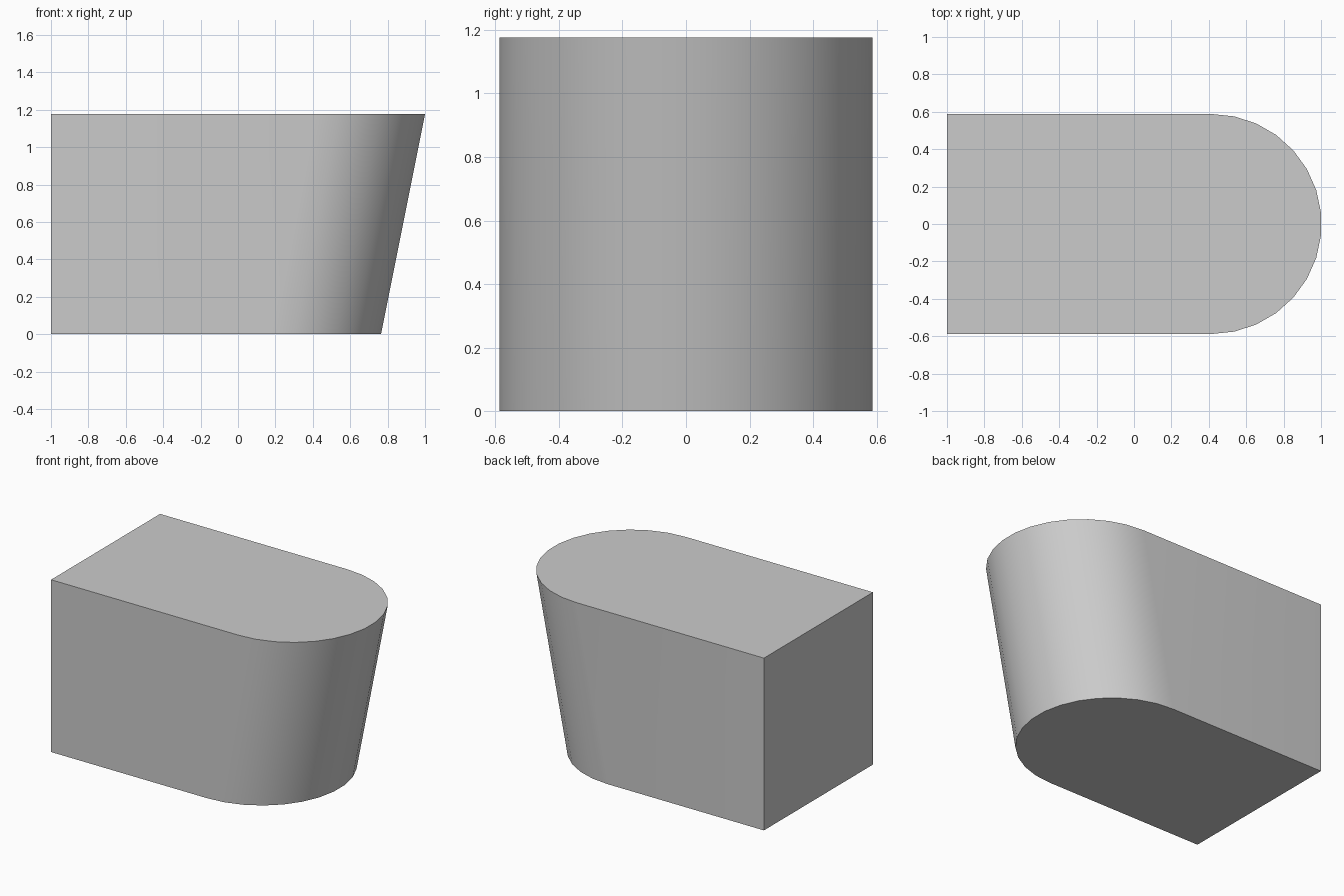
import bpy
import bmesh
import math

cube = bpy.data.objects.get("Cube")
if cube:
    bpy.data.objects.remove(cube, do_unlink=True)

RADIUS = 0.588
HEIGHT = 1.176
SEGMENTS = 15
TOP_CENTRE, BOTTOM_CENTRE = 0.415, 0.18

# Plain grey finish
grey = bpy.data.materials.new("plain grey")
grey.use_nodes = True
colour = (0.6, 0.6, 0.6, 1)
grey.diffuse_color = colour
grey.node_tree.nodes["Principled BSDF"].inputs["Base Color"].default_value = colour


def outline(bm, centre, z):
    """Square back end joined to a half-round nose."""
    points = [(-1, RADIUS), (-1, -RADIUS)]
    for i in range(SEGMENTS + 1):
        a = math.pi * (i / SEGMENTS - 0.5)
        points.append((centre + RADIUS * math.cos(a), RADIUS * math.sin(a)))
    return [bm.verts.new((x, y, z)) for x, y in points]


# Block with a slanted rounded nose
bm = bmesh.new()
bottom = outline(bm, BOTTOM_CENTRE, 0)
top = outline(bm, TOP_CENTRE, HEIGHT)
bm.faces.new(bottom[::-1])
bm.faces.new(top)
for i in range(len(top)):
    j = (i + 1) % len(top)
    bm.faces.new((bottom[i], bottom[j], top[j], top[i]))
bmesh.ops.recalc_face_normals(bm, faces=bm.faces)

mesh = bpy.data.meshes.new("rounded_block")
bm.to_mesh(mesh)
bm.free()
mesh.materials.append(grey)
block = bpy.data.objects.new("rounded_block", mesh)
bpy.context.collection.objects.link(block)

# Smooth nose, sharp rims and corners
bpy.ops.object.select_all(action="DESELECT")
block.select_set(True)
bpy.context.view_layer.objects.active = block
bpy.ops.object.shade_smooth_by_angle(angle=math.radians(30))
